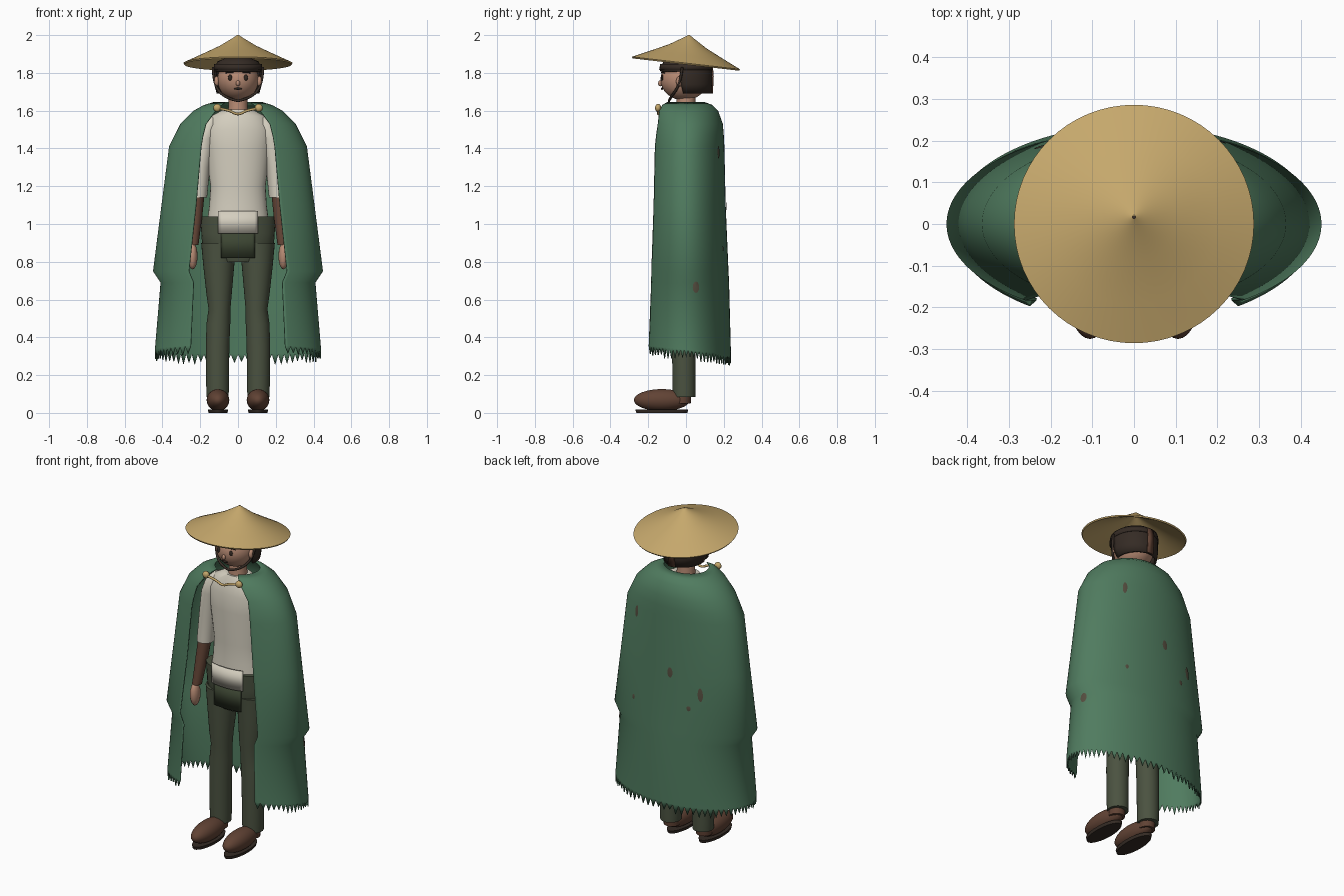
import bpy, bmesh, math, random
from math import sin, cos, pi, asin

random.seed(4)
if "Cube" in bpy.data.objects:
    bpy.data.objects.remove(bpy.data.objects["Cube"])


def material(name, r, g, b):
    m = bpy.data.materials.new(name)
    m.use_nodes = True
    m.diffuse_color = (r, g, b, 1)
    node = m.node_tree.nodes["Principled BSDF"]
    node.inputs["Base Color"].default_value = (r, g, b, 1)
    node.inputs["Roughness"].default_value = 0.9
    return m


STRAW = material("straw", .56, .39, .15)
GREEN = material("cape green", .08, .2, .115)
LINEN = material("linen", .66, .62, .52)
OLIVE = material("olive cloth", .07, .085, .052)
POUCH = material("dark olive", .045, .06, .032)
LEATHER = material("brown leather", .12, .056, .035)
DARK = material("dark brown", .035, .024, .018)
SKIN = material("skin", .48, .26, .175)
STAIN = material("stain brown", .09, .075, .05)


def finish(name, bm, mat, thick=0.0, angle=50):
    bmesh.ops.recalc_face_normals(bm, faces=bm.faces)
    mesh = bpy.data.meshes.new(name)
    bm.to_mesh(mesh)
    bm.free()
    mesh.materials.append(mat)
    ob = bpy.data.objects.new(name, mesh)
    bpy.context.collection.objects.link(ob)
    bpy.ops.object.select_all(action='DESELECT')
    ob.select_set(True)
    bpy.context.view_layer.objects.active = ob
    bpy.ops.object.shade_smooth_by_angle(angle=math.radians(angle))
    if thick:
        mod = ob.modifiers.new("thickness", 'SOLIDIFY')
        mod.thickness = thick
        mod.offset = -1
    return ob


def grid(bm, points, closed=False):
    """Skin rows of points with quads."""
    rows = [[bm.verts.new(p) for p in row] for row in points]
    n = len(rows[0])
    for a, b in zip(rows, rows[1:]):
        for i in range(n if closed else n - 1):
            j = (i + 1) % n
            bm.faces.new((a[i], a[j], b[j], b[i]))
    return rows


def loft(name, rows, mat, n=32, keep=None, thick=0.0):
    """Elliptical rings given as (z, cx, cy, rx, ry)."""
    bm = bmesh.new()
    rings = grid(bm, [[(cx + rx * sin(2 * pi * i / n), cy - ry * cos(2 * pi * i / n), z)
                       for i in range(n)] for z, cx, cy, rx, ry in rows], True)
    bm.faces.new(rings[0])
    bm.faces.new(rings[-1])
    if keep:
        gone = [f for f in bm.faces if not keep(f.calc_center_median())]
        bmesh.ops.delete(bm, geom=gone, context='FACES')
    return finish(name, bm, mat, thick)


def ball(name, at, size, mat, seg=24):
    bm = bmesh.new()
    bmesh.ops.create_uvsphere(bm, u_segments=seg, v_segments=seg // 2, radius=1)
    for v in bm.verts:
        v.co = [c + s * k for c, s, k in zip(at, size, v.co)]
    return finish(name, bm, mat)


def cord(name, points, radius, mat):
    cu = bpy.data.curves.new(name, 'CURVE')
    cu.dimensions = '3D'
    cu.bevel_depth = radius
    cu.bevel_resolution = 2
    cu.use_fill_caps = True
    sp = cu.splines.new('NURBS')
    sp.points.add(len(points) - 1)
    for p, co in zip(sp.points, points):
        p.co = (*co, 1)
    sp.use_endpoint_u = True
    sp.order_u = 3
    cu.materials.append(mat)
    bpy.context.collection.objects.link(bpy.data.objects.new(name, cu))


def apron(name, half, top, bottom, rx, ry, mat):
    """Curved cloth panel hanging at the front."""
    bm = bmesh.new()
    xs = [half * (i / 6 - 1) for i in range(13)]
    grid(bm, [[(x, -ry * math.sqrt(1 - (x / rx) ** 2), z) for x in xs] for z in (top, bottom)])
    finish(name, bm, mat, 0.008)


# Conical hat, tipped back
bm = bmesh.new()
profile = [(.004, .149), (.025, .135), (.1, .089), (.2, .041), (.288, 0),
           (.283, -.008), (.2, .028), (.1, .076), (.004, .13)]
grid(bm, [[(r * cos(2 * pi * i / 64), r * sin(2 * pi * i / 64), z) for i in range(64)]
          for r, z in profile], True)
hat = finish("straw_hat", bm, STRAW)
hat.location.z = 1.852
hat.rotation_euler.x = -0.115

# Head, hair and face
ball("head", (0, -.01, 1.765), (.11, .125, .111), SKIN, 32)
loft("neck", [(1.56, 0, 0, .06, .055), (1.62, 0, 0, .05, .05), (1.7, 0, 0, .05, .05)], SKIN)
loft("hair", [(1.69, 0, .01, .113, .125), (1.74, 0, 0, .126, .138), (1.81, 0, 0, .128, .138),
              (1.86, 0, 0, .11, .12), (1.885, 0, 0, .05, .06)], DARK,
     keep=lambda c: (c.y > -.03 or c.z > 1.81) and c.z > 1.7, thick=.012)
loft("headband", [(1.815, 0, 0, .131, .142), (1.848, 0, 0, .126, .137)], DARK,
     keep=lambda c: abs(c.x) + abs(c.y) > .01, thick=.008)
bm = bmesh.new()
grid(bm, [[(x, y, z) for x in (-.02, .02)] for y, z in ((.142, 1.84), (.147, 1.78), (.142, 1.69))])
finish("headband_tail", bm, LEATHER, .008)
ball("nose", (0, -.136, 1.745), (.011, .012, .016), SKIN, 12)
ball("mouth", (0, -.127, 1.716), (.02, .005, .006), DARK, 12)

# Cape: rows of (z, half width, back depth, front depth, opening half width)
CAPE = [(1.645, .13, .10, .12, .07), (1.63, .18, .14, .145, .09), (1.6, .235, .17, .165, .12),
        (1.53, .305, .195, .18, .17), (1.47, .335, .2, .19, .185), (1.41, .365, .203, .195, .195),
        (1.1, .405, .21, .205, .222), (.75, .45, .225, .225, .26), (.69, .41, .228, .225, .235),
        (.36, .44, .238, .24, .25)]


def cape_point(row, t, grow=0.0):
    z, w, b, f, gap = row
    start = asin(gap / w)
    a = start + t * (2 * pi - 2 * start)
    depth = f if cos(a) > 0 else b
    if z < .5:
        z -= .025 * (1 - cos(a))
    return ((w + grow) * sin(a), -(depth + grow) * cos(a), z)


def cape_row(z):
    for hi, lo in zip(CAPE, CAPE[1:]):
        if hi[0] >= z >= lo[0]:
            k = (hi[0] - z) / (hi[0] - lo[0])
            return [p + (q - p) * k for p, q in zip(hi, lo)]


COLS = 121
cape = [[cape_point(r, i / (COLS - 1)) for i in range(COLS)] for r in CAPE]
hem = [(x, y, z - (random.uniform(.035, .06) if i % 2 else .002))
       for i, (x, y, z) in enumerate(cape[-1])]
bm = bmesh.new()
grid(bm, cape + [hem])
finish("cape", bm, GREEN, .006)

# Stains on the cape: (position round the cape, height, width, length)
for k, (t, z, dt, dz) in enumerate([(.52, 1.09, .008, .03), (.61, .99, .008, .04), (.575, .9, .006, .015),
                                    (.385, 1.38, .008, .035), (.4, .87, .005, .014),
                                    (.235, .665, .015, .03)]):
    bm = bmesh.new()
    rim = [cape_point(cape_row(z + dz * sin(a)), t + dt * cos(a), .004)
           for a in [i * pi / 6 for i in range(12)]]
    centre = bm.verts.new(cape_point(cape_row(z), t, .006))
    ring = [bm.verts.new(p) for p in rim]
    for i in range(12):
        bm.faces.new((centre, ring[i], ring[(i + 1) % 12]))
    finish(f"cape_stain_{k + 1}", bm, STAIN)

# Cape cord
cord("cape_cord", [(-.11, -.15, 1.612), (-.05, -.15, 1.605), (0, -.145, 1.575),
                   (.05, -.15, 1.605), (.11, -.15, 1.612)], .007, STRAW)

# Shirt and hips
loft("shirt", [(1.0, 0, 0, .165, .1), (1.1, 0, 0, .152, .093), (1.2, 0, 0, .146, .092),
               (1.4, 0, 0, .172, .102), (1.5, 0, 0, .178, .098), (1.57, 0, 0, .145, .08),
               (1.605, 0, 0, .08, .062)], LINEN)
loft("trouser_hips", [(.8, 0, 0, .12, .085), (.86, 0, 0, .188, .1), (.95, 0, 0, .194, .107),
                      (1.04, 0, 0, .2, .112)], OLIVE)
apron("shirt_flap", .105, 1.07, .95, .2, .122, LINEN)
apron("front_pouch", .09, .97, .82, .2, .113, POUCH)

# Paired parts
for side, s in (("left", 1), ("right", -1)):
    loft(side + "_sleeve", [(1.14, s * .212, -.005, .048, .052), (1.3, s * .198, 0, .05, .055),
                            (1.45, s * .175, 0, .055, .062), (1.53, s * .15, 0, .05, .058),
                            (1.57, s * .13, 0, .025, .03)], LINEN, 24)
    loft(side + "_bracer", [(.89, s * .235, -.055, .026, .03), (1.05, s * .222, -.025, .034, .037),
                            (1.18, s * .212, -.005, .037, .04)], LEATHER, 20)
    ball(side + "_hand", (s * .24, -.065, .83), (.026, .036, .07), SKIN, 16)
    loft(side + "_trouser_leg", [(.085, s * .108, -.01, .058, .06), (.13, s * .108, -.01, .06, .061),
                                 (.35, s * .108, -.012, .062, .062), (.47, s * .104, -.012, .063, .063),
                                 (.55, s * .098, -.015, .058, .062), (.62, s * .1, -.015, .066, .068),
                                 (.78, s * .102, -.005, .082, .083), (.9, s * .1, 0, .095, .095)], OLIVE)
    loft(side + "_ankle", [(.05, s * .108, -.02, .045, .045), (.12, s * .108, -.015, .045, .045)],
         LEATHER, 20)
    ball(side + "_shoe", (s * .106, -.128, .068), (.06, .148, .058), LEATHER, 32)
    loft(side + "_sole", [(0, s * .106, -.128, .05, .135), (.018, s * .106, -.128, .054, .14)], DARK)
    ball(side + "_eye", (s * .042, -.126, 1.775), (.011, .006, .016), DARK, 12)
    cord(side + "_eyebrow", [(s * .025, -.128, 1.802), (s * .045, -.126, 1.807),
                             (s * .065, -.115, 1.8)], .004, DARK)
    ball(side + "_ear", (s * .113, -.035, 1.755), (.014, .018, .028), SKIN, 12)
    ball(side + "_clasp", (s * .11, -.148, 1.615), (.021, .016, .021), STRAW, 16)
    cord(side + "_chin_strap", [(s * .132, -.02, 1.83), (s * .13, -.03, 1.74),
                                (s * .07, -.085, 1.665), (0, -.09, 1.652)], .007, DARK)
